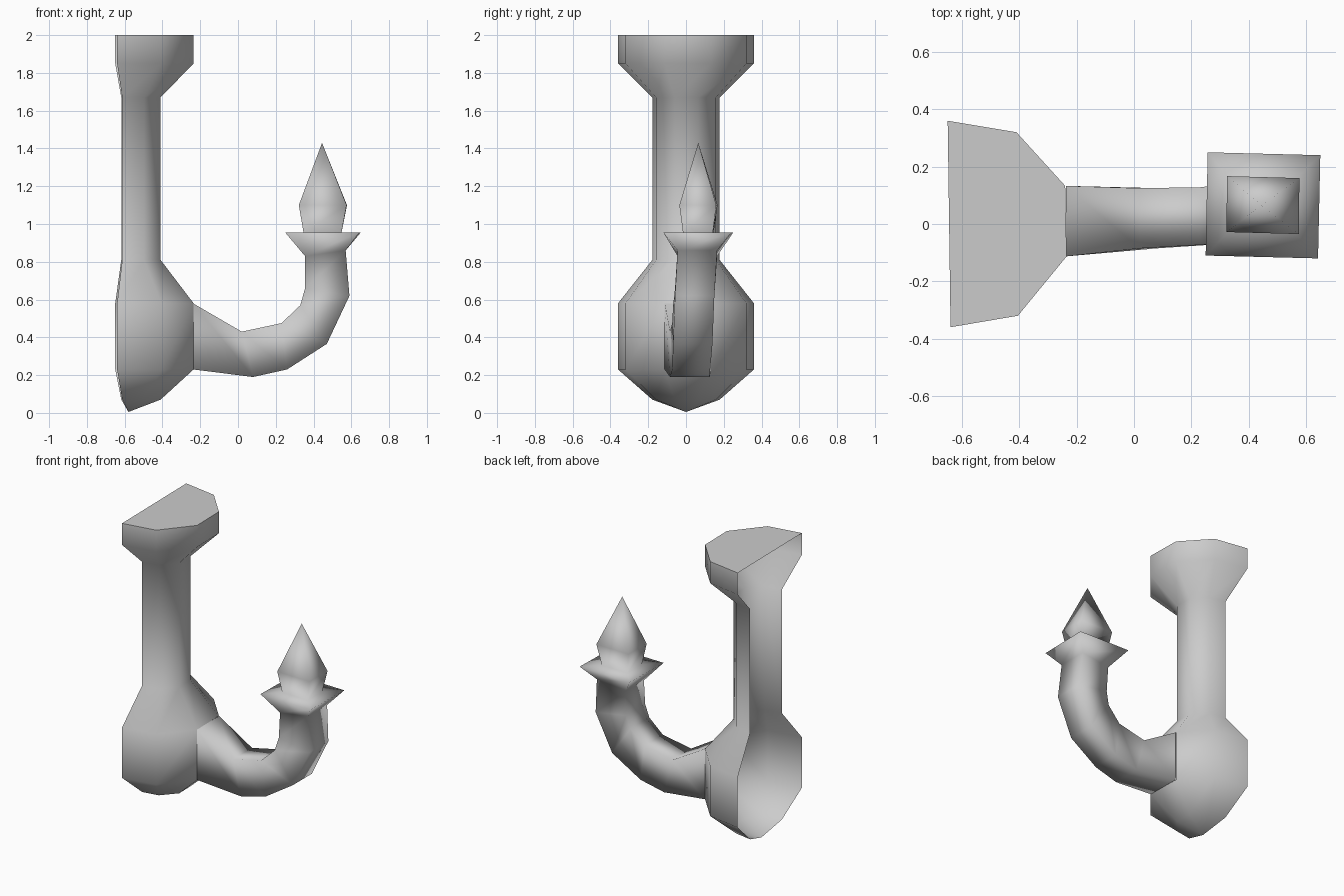
import bpy, bmesh, math

if "Cube" in bpy.data.objects:
    bpy.data.objects.remove(bpy.data.objects["Cube"])


def loft(name, rings, closed, cap_last=False, tip_first=None, tip_last=None, skip=(), angle=None):
    """Bridge successive rings of points into one mesh; skip holds (ring, side) gaps."""
    bm = bmesh.new()
    rows = [[bm.verts.new(p) for p in ring] for ring in rings]
    n = len(rows[0])
    sides = n if closed else n - 1
    for r in range(len(rows) - 1):
        for s in range(sides):
            if (r, s) not in skip:
                t = (s + 1) % n
                bm.faces.new((rows[r][s], rows[r][t], rows[r + 1][t], rows[r + 1][s]))
    for tip, row, flip in ((tip_first, rows[0], True), (tip_last, rows[-1], False)):
        if tip:
            v = bm.verts.new(tip)
            for s in range(sides):
                a, b = row[s], row[(s + 1) % n]
                bm.faces.new((b, a, v) if flip else (a, b, v))
    if cap_last:
        bm.faces.new(rows[-1])
    mesh = bpy.data.meshes.new(name)
    bm.to_mesh(mesh)
    bm.free()
    ob = bpy.data.objects.new(name, mesh)
    bpy.context.collection.objects.link(ob)
    bpy.ops.object.select_all(action='DESELECT')
    ob.select_set(True)
    bpy.context.view_layer.objects.active = ob
    if angle:
        bpy.ops.object.shade_smooth_by_angle(angle=math.radians(angle))
    else:
        bpy.ops.object.shade_smooth()
    return ob


# Wall plate: open-backed half shell, wide and narrow outlines
wide = [(-.64, -.36), (-.405, -.32), (-.235, -.113), (-.24, .133), (-.41, .32), (-.65, .36)]
narrow = [(-.613, -.178), (-.497, -.158), (-.41, -.06), (-.412, .064), (-.5, .158), (-.618, .178)]
levels = [(narrow, .07), (wide, .23), (wide, .58), (narrow, .81),
          (narrow, 1.67), (wide, 1.85), (wide, 2.0)]
loft("wall_plate", [[(x, y, z) for x, y in o] for o, z in levels], closed=False,
     cap_last=True, tip_first=(-.58, 0, .005), skip={(1, 2)}, angle=52)

# Curved square arm: inner x z, outer x z, near y, far y
arm = [(-.238, .58, -.238, .23, -.113, .133),
       (.02, .43, .08, .19, -.085, .125),
       (.23, .475, .26, .23, -.073, .128),
       (.33, .57, .47, .365, -.068, .14),
       (.355, .66, .59, .62, -.058, .15),
       (.355, .83, .57, .86, -.045, .165)]
rings = [[(xi, a, zi), (xo, a, zo), (xo, b, zo), (xi, b, zi)] for xi, zi, xo, zo, a, b in arm]

# Drip tray flare and pointed flame continue the arm
rings += [[(.25, -.11, .955), (.642, -.12, .955), (.65, .24, .955), (.257, .25, .955)],
          [(.347, -.01, .955), (.548, -.016, .955), (.548, .142, .955), (.347, .146, .955)],
          [(.322, -.028, 1.1), (.575, -.035, 1.1), (.577, .16, 1.1), (.325, .167, 1.1)]]
loft("arm_and_flame", rings, closed=True, tip_last=(.445, .065, 1.43))
